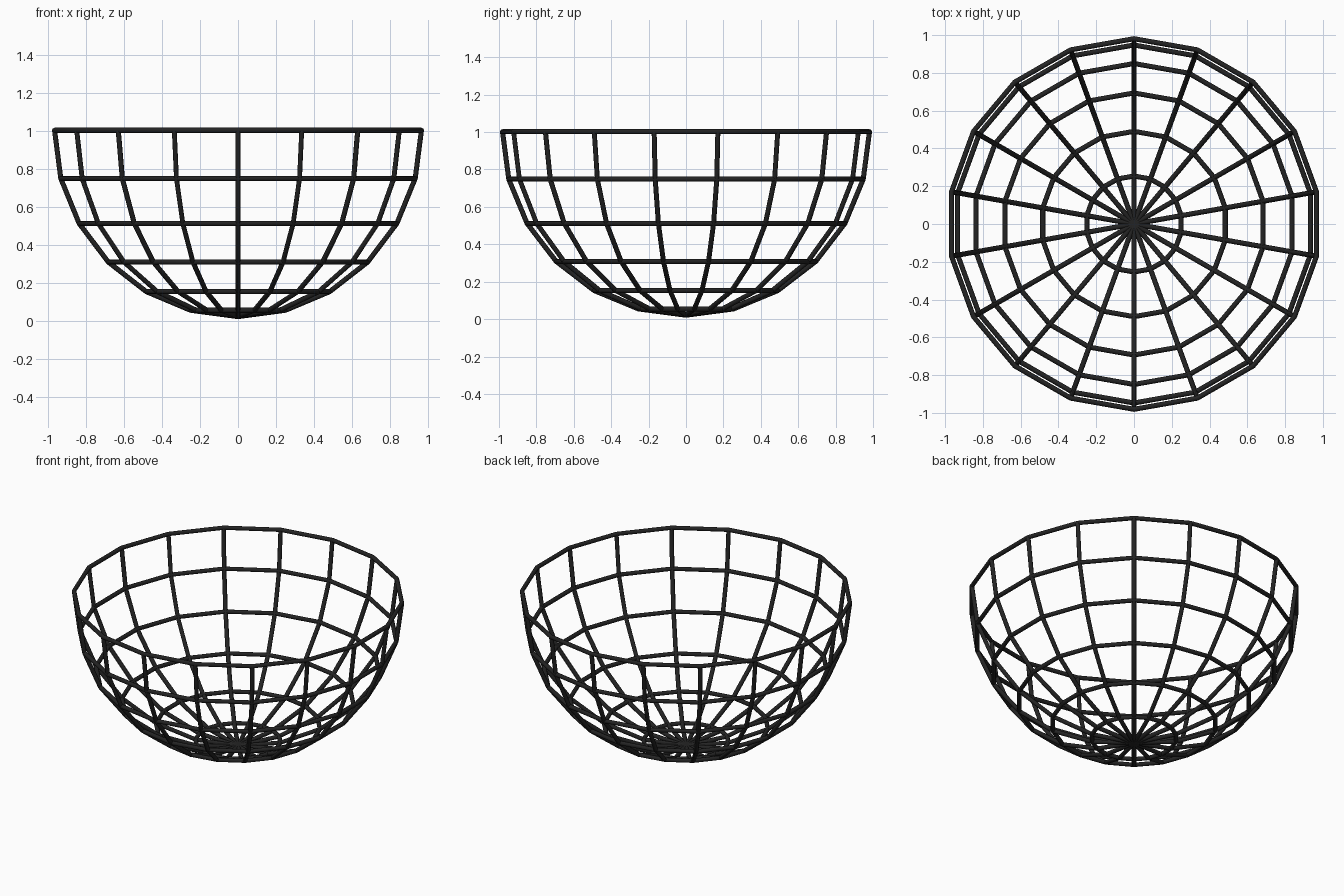
import bpy
from math import sin, cos, radians

if "Cube" in bpy.data.objects:
    bpy.data.objects.remove(bpy.data.objects["Cube"])

R, WIRE, CENTRE_Z = 0.981, 0.0135, 1.002   # bowl radius, wire radius, rim height
SEGMENTS, STEP = 18, 15                    # ribs round the bowl, degrees between hoops

black = bpy.data.materials.new("black wire")
black.diffuse_color = (0.017, 0.017, 0.017, 1)
black.use_nodes = True
black.node_tree.nodes["Principled BSDF"].inputs["Base Color"].default_value = black.diffuse_color


def point(polar, turn):
    """Point on the bowl: polar angle from the bottom, turn about z (degrees)."""
    p, t = radians(polar), radians(turn)
    return (R * sin(p) * cos(t), R * sin(p) * sin(t), CENTRE_Z - R * cos(p))


def wires(name, paths, cyclic):
    """Round wires along straight-segment paths, as one mesh."""
    curve = bpy.data.curves.new(name, 'CURVE')
    curve.dimensions = '3D'
    curve.bevel_depth = WIRE
    curve.bevel_resolution = 2
    curve.use_fill_caps = True
    curve.materials.append(black)
    for path in paths:
        spline = curve.splines.new('POLY')
        spline.points.add(len(path) - 1)
        for pt, co in zip(spline.points, path):
            pt.co = (*co, 1)
        spline.use_cyclic_u = cyclic
    obj = bpy.data.objects.new(name, curve)
    bpy.context.collection.objects.link(obj)
    bpy.ops.object.select_all(action='DESELECT')
    obj.select_set(True)
    bpy.context.view_layer.objects.active = obj
    bpy.ops.object.convert(target='MESH')
    bpy.ops.object.shade_smooth_by_angle(angle=radians(50))


turns = [90 + i * 360 / SEGMENTS for i in range(SEGMENTS)]

# Horizontal hoops, the last one being the rim
wires("hoops", [[point(a, t) for t in turns] for a in range(STEP, 91, STEP)], True)

# Ribs running from rim to rim through the bottom
wires("ribs", [[point(a, t) for a in range(-90, 91, STEP)]
               for t in turns[:SEGMENTS // 2]], False)
